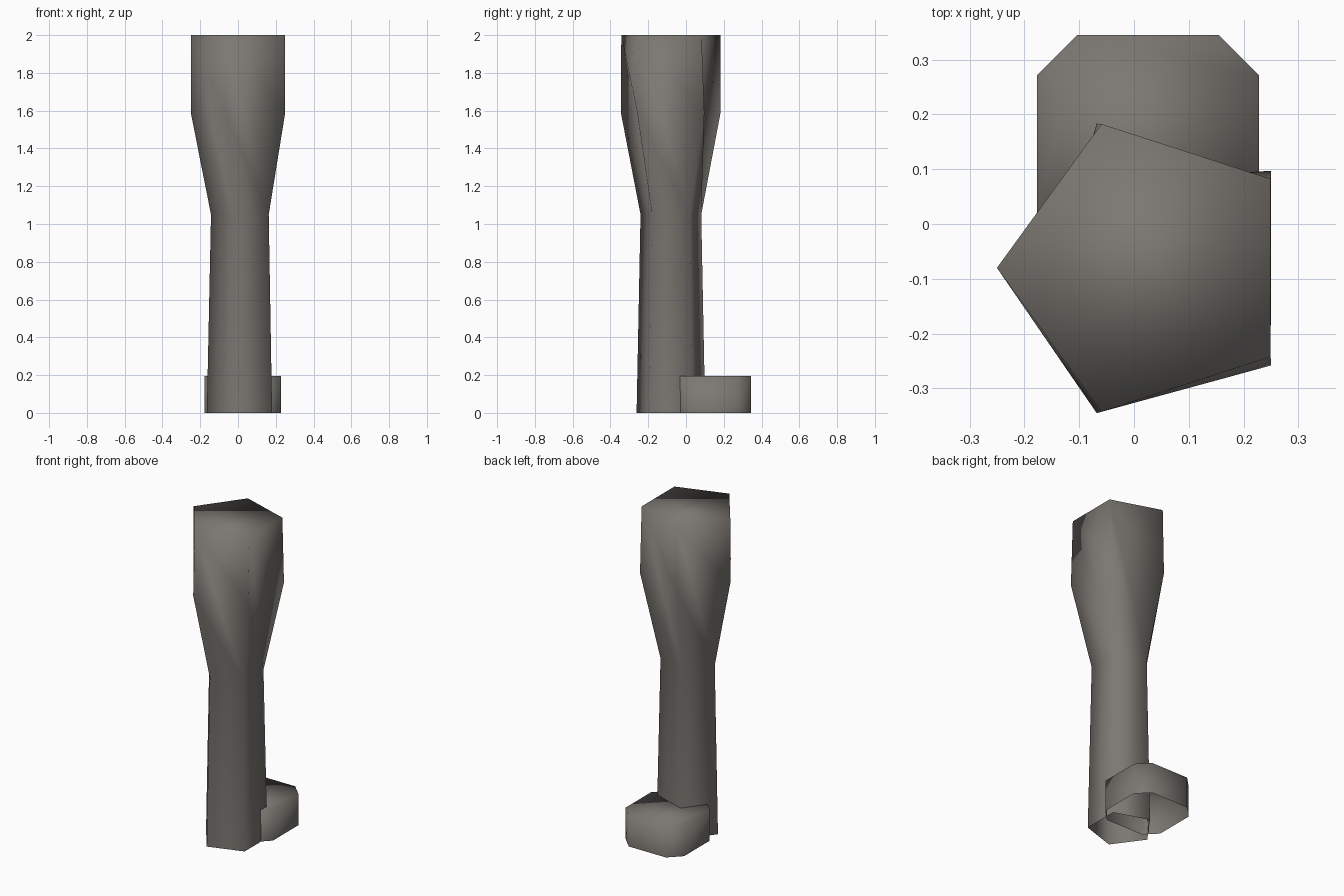
import bpy, bmesh
from math import cos, sin, radians

if "Cube" in bpy.data.objects:
    bpy.data.objects.remove(bpy.data.objects["Cube"])

CX, CY = 0.026, -0.08  # leg axis

mat = bpy.data.materials.new("dark_grey")
mat.diffuse_color = (0.2, 0.185, 0.168, 1)
mat.use_nodes = True
mat.node_tree.nodes["Principled BSDF"].inputs["Base Color"].default_value = mat.diffuse_color


def pentagon(r):
    # corner on the left, flat side on the right
    return [(CX + r * cos(radians(180 - 72 * i)), CY + r * sin(radians(180 - 72 * i)))
            for i in range(5)][::-1]


def add_ring(bm, z, pts):
    return [bm.verts.new((x, y, z)) for x, y in pts]


def bridge(bm, low, up):
    n = len(low)
    for i in range(n):
        j = (i + 1) % n
        bm.faces.new((low[i], low[j], up[j], up[i]))


def finish(bm, name):
    for f in bm.faces:
        f.smooth = True
    mesh = bpy.data.meshes.new(name)
    bm.to_mesh(mesh)
    bm.free()
    mesh.materials.append(mat)
    ob = bpy.data.objects.new(name, mesh)
    bpy.context.collection.objects.link(ob)


# Leg: straight shin, then a thigh whose facets run diagonally; open bottom
bm = bmesh.new()
flare = [(-0.068, -0.345), (0.25, -0.258), (0.25, 0.097), (-0.068, 0.183), (-0.25, -0.08)]
ankle = add_ring(bm, 0, pentagon(0.191))
knee = add_ring(bm, 1.05, pentagon(0.169))
thigh = add_ring(bm, 1.59, flare)
top = add_ring(bm, 2.0, pentagon(0.276))
bridge(bm, ankle, knee)
for i in range(5):
    j = (i + 1) % 5
    for tri in ((knee[i], knee[j], thigh[i]), (knee[j], top[i], thigh[i]),
                (knee[j], thigh[j], top[i]), (thigh[j], top[j], top[i])):
        bm.faces.new(tri)
bm.faces.new(top)
finish(bm, "leg")

# Foot: square block with chamfered corners, open bottom
bm = bmesh.new()
x0, x1, y0, y1, c = -0.177, 0.228, -0.055, 0.345, 0.074
outline = [(x0 + c, y0), (x1 - c, y0), (x1, y0 + c), (x1, y1 - c),
           (x1 - c, y1), (x0 + c, y1), (x0, y1 - c), (x0, y0 + c)]
sole = add_ring(bm, 0, outline)
instep = add_ring(bm, 0.195, outline)
bridge(bm, sole, instep)
bm.faces.new(instep)
finish(bm, "foot")
